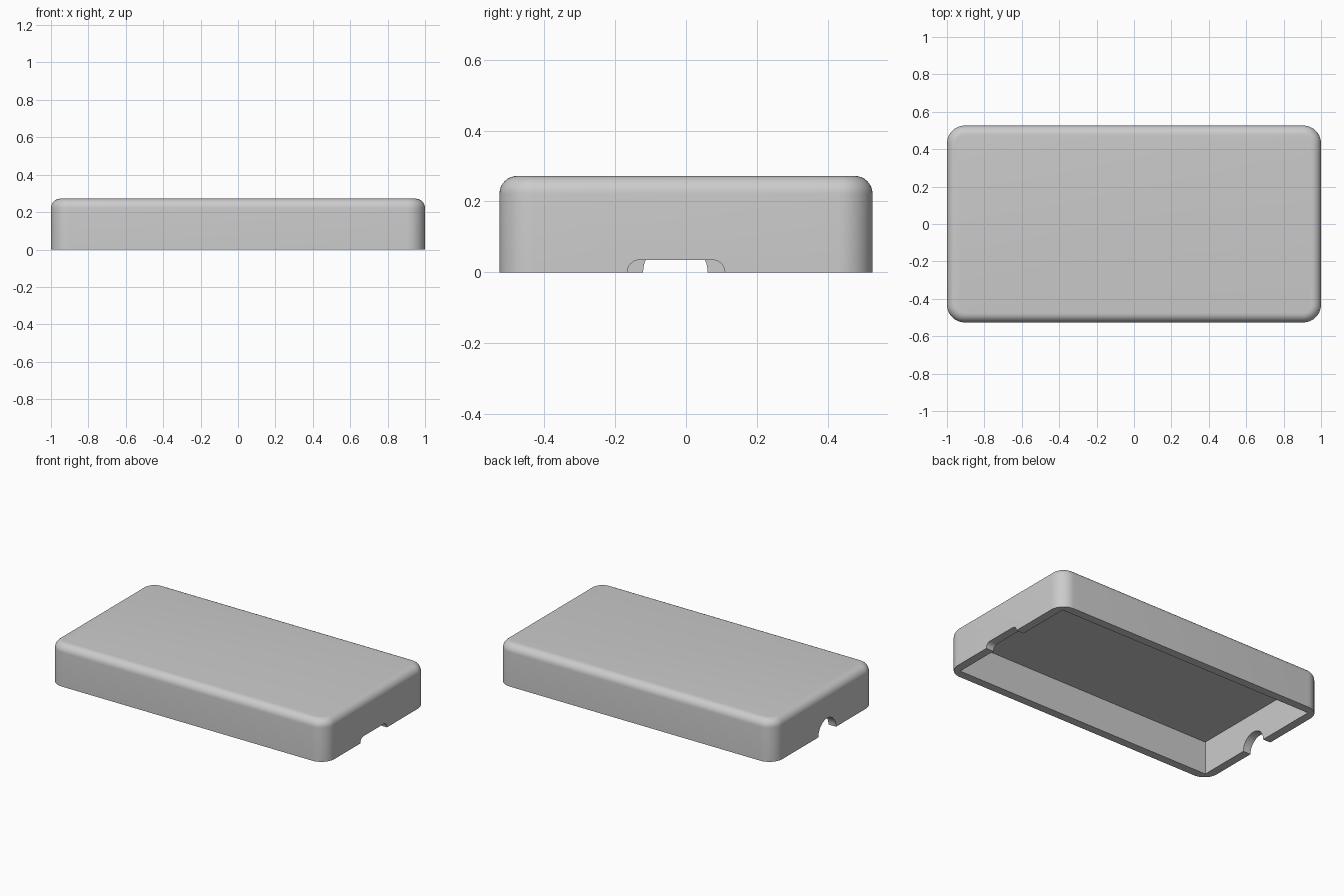
import bpy, bmesh, math
from mathutils import Matrix

LENGTH, WIDTH, HEIGHT = 2.0, 1.052, 0.272
WALL = 0.055

if "Cube" in bpy.data.objects:
    bpy.data.objects.remove(bpy.data.objects["Cube"], do_unlink=True)

grey = bpy.data.materials.new("light_grey_plastic")
grey.use_nodes = True
grey.diffuse_color = (0.6, 0.6, 0.6, 1)
grey.node_tree.nodes["Principled BSDF"].inputs["Base Color"].default_value = (0.6, 0.6, 0.6, 1)


def finish(bm, name):
    bmesh.ops.recalc_face_normals(bm, faces=bm.faces)
    mesh = bpy.data.meshes.new(name)
    bm.to_mesh(mesh)
    bm.free()
    mesh.materials.append(grey)
    obj = bpy.data.objects.new(name, mesh)
    bpy.context.collection.objects.link(obj)
    return obj


def box(size, centre):
    bm = bmesh.new()
    bmesh.ops.create_cube(bm, size=1, matrix=Matrix.Translation(centre) @ Matrix.Diagonal((*size, 1)))
    return bm


def bevel_along(bm, axis, radius, segments):
    """Round the edges that run along one axis."""
    edges = [e for e in bm.edges
             if abs((e.verts[0].co - e.verts[1].co).normalized()[axis]) > 0.99]
    bmesh.ops.bevel(bm, geom=edges, offset=radius, offset_type='OFFSET',
                    segments=segments, profile=0.5, affect='EDGES')


# Outer shell: rounded corners, then a rounded top rim
bm = box((LENGTH, WIDTH, HEIGHT), (0, 0, HEIGHT / 2))
bevel_along(bm, 2, 0.095, 12)
rim = [e for e in bm.edges if all(v.co.z > HEIGHT - 0.001 for v in e.verts)]
bmesh.ops.bevel(bm, geom=rim, offset=0.05, offset_type='OFFSET',
                segments=8, profile=0.5, affect='EDGES')
shell = finish(bm, "case_cover")

# Square-cornered cavity, open underneath
inner_top = HEIGHT - WALL
cavity = finish(box((LENGTH - 2 * WALL, WIDTH - 2 * WALL, 2 * inner_top), (0, 0, 0)), "cavity_cutter")

# Wide port slot in the left wall
bm = box((0.2, 0.275, 0.07), (1, -0.028, 0))
bevel_along(bm, 0, 0.0345, 10)
slot = finish(bm, "port_slot_cutter")

# Round cable arch in the right wall
bm = bmesh.new()
bmesh.ops.create_cone(bm, cap_ends=True, segments=48, radius1=0.091, radius2=0.091, depth=0.2,
                      matrix=Matrix.Translation((-1, -0.03, 0)) @ Matrix.Rotation(math.pi / 2, 4, 'Y'))
arch = finish(bm, "cable_arch_cutter")

# Cut the openings
bpy.context.view_layer.objects.active = shell
for cutter in (cavity, slot, arch):
    cutter.hide_render = True
    mod = shell.modifiers.new(cutter.name, 'BOOLEAN')
    mod.operation = 'DIFFERENCE'
    mod.solver = 'EXACT'
    mod.object = cutter
    bpy.ops.object.modifier_apply(modifier=mod.name)
    bpy.data.objects.remove(cutter, do_unlink=True)

# Smooth the rounded edges
bpy.ops.object.select_all(action='DESELECT')
shell.select_set(True)
bpy.ops.object.shade_smooth_by_angle(angle=math.radians(30))
